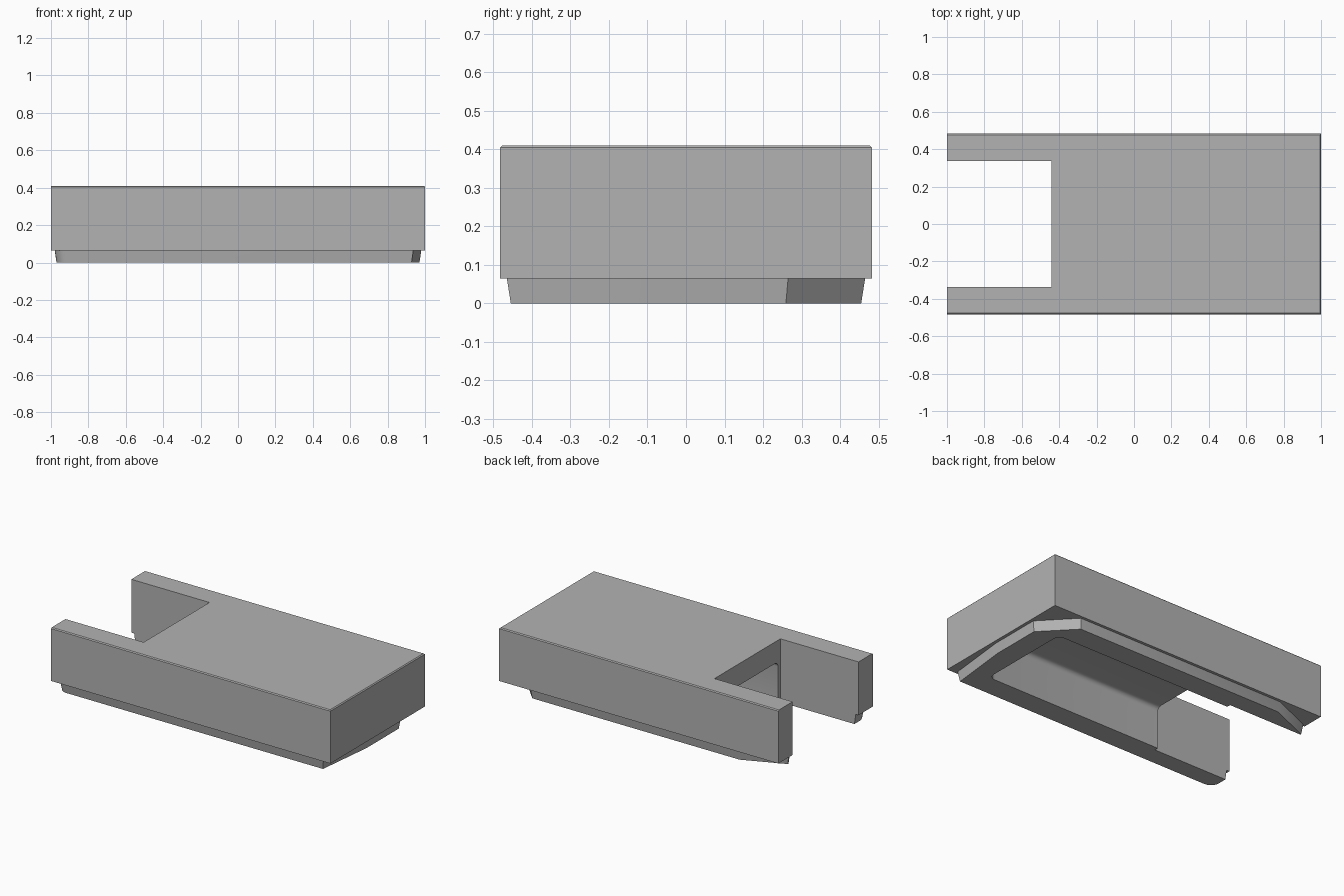
import bpy, bmesh, math

cube = bpy.data.objects.get("Cube")
if cube:
    bpy.data.objects.remove(cube, do_unlink=True)

NOTCH_X, NOTCH_Y = -0.44, 0.337
LIP_Z, TOP_Z = 0.065, 0.41

# Single grey material
grey = bpy.data.materials.new("plain grey")
grey.use_nodes = True
colour = (0.45, 0.45, 0.45, 1)
grey.diffuse_color = colour
grey.node_tree.nodes["Principled BSDF"].inputs["Base Color"].default_value = colour


def finish(bm, name):
    bmesh.ops.recalc_face_normals(bm, faces=bm.faces)
    mesh = bpy.data.meshes.new(name)
    bm.to_mesh(mesh)
    bm.free()
    mesh.materials.append(grey)
    ob = bpy.data.objects.new(name, mesh)
    bpy.context.collection.objects.link(ob)
    return ob


def prism(lower, upper, z0, z1):
    bm = bmesh.new()
    a = [bm.verts.new((x, y, z0)) for x, y in lower]
    b = [bm.verts.new((x, y, z1)) for x, y in upper]
    bm.faces.new(a)
    bm.faces.new(b)
    for i in range(len(a)):
        j = (i + 1) % len(a)
        bm.faces.new((a[i], a[j], b[j], b[i]))
    return bm


def rect(x0, x1, y):
    return [(x0, -y), (x1, -y), (x1, y), (x0, y)]


def mid(edge):
    return (edge.verts[0].co + edge.verts[1].co) / 2


def bevel(bm, test, width, segments=1):
    edges = [e for e in bm.edges if test(e)]
    bmesh.ops.bevel(bm, geom=edges, offset=width, segments=segments,
                    profile=0.5, affect='EDGES')


def cutter(bm, name):
    ob = finish(bm, name)
    ob.hide_render = True
    ob.hide_viewport = True
    ob.display_type = 'WIRE'
    return ob


# Cutters: open notch at one end, rounded pocket underneath
box = rect(-1.2, NOTCH_X, NOTCH_Y)
notch = cutter(prism(box, box, -0.2, 0.6), "notch_cutter")
box = rect(NOTCH_X - 0.1, 0.83, 0.312)
bm = prism(box, box, -0.2, 0.27)
bevel(bm, lambda e: abs(mid(e).z - 0.035) < 0.01 and mid(e).x > 0.8, 0.045, 6)
bevel(bm, lambda e: mid(e).z > 0.26 and mid(e).x > NOTCH_X - 0.05, 0.03, 5)
pocket = cutter(bm, "pocket_cutter")

# Main block with a fine chamfer round the top
box = rect(-1, 1, 0.483)
bm = prism(box, box, LIP_Z, TOP_Z)
bevel(bm, lambda e: mid(e).z > TOP_Z - 0.01 and mid(e).x > -0.9, 0.006)
body = finish(bm, "main_block")

# Tapered foot rim with its cut corners and one rounded corner
r = 0.06
outline = [(-0.98 + r - r * math.cos(t), -0.465 + r - r * math.sin(t))
           for t in (i * math.pi / 12 for i in range(7))]
outline += [(0.937, -0.465), (0.98, -0.07), (0.98, 0.265),
            (0.79, 0.465), (-0.71, 0.465), (-0.98, 0.35)]
taper = [(x * 0.99, y * 0.978) for x, y in outline]
foot = finish(prism(taper, outline, 0, LIP_Z), "foot_rim")

# Cut both parts and shade
for ob in (body, foot):
    for tool in (notch, pocket):
        mod = ob.modifiers.new(tool.name, 'BOOLEAN')
        mod.operation = 'DIFFERENCE'
        mod.solver = 'EXACT'
        mod.object = tool
    bpy.ops.object.select_all(action='DESELECT')
    bpy.context.view_layer.objects.active = ob
    ob.select_set(True)
    for mod in list(ob.modifiers):
        bpy.ops.object.modifier_apply(modifier=mod.name)
    bpy.ops.object.shade_smooth_by_angle(angle=math.radians(25))
